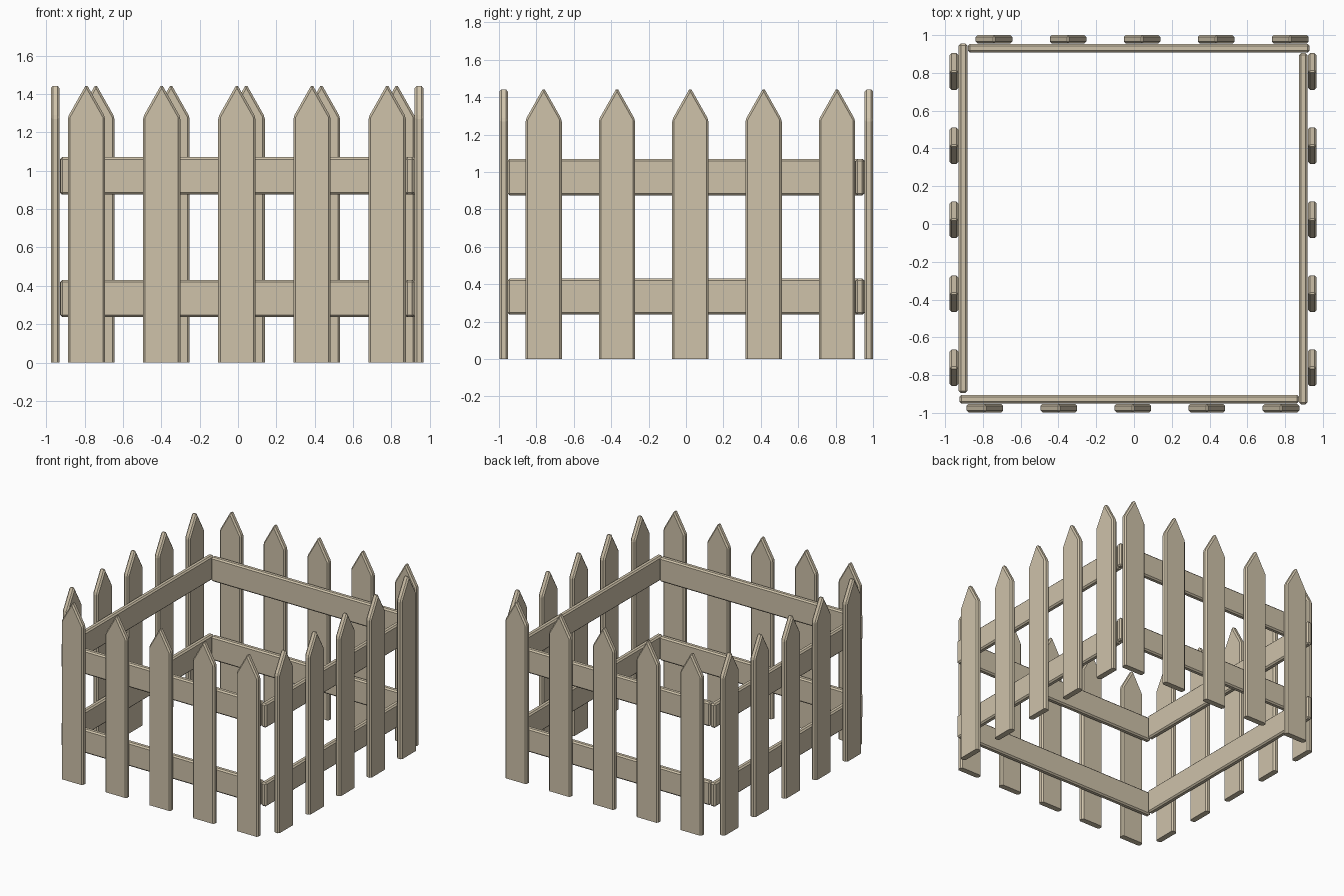
import bpy, bmesh
from math import radians
from mathutils import Matrix

cube = bpy.data.objects.get("Cube")
if cube:
    bpy.data.objects.remove(cube, do_unlink=True)

# Single weathered wood colour
COLOUR = (0.62, 0.54, 0.40, 1)
wood = bpy.data.materials.new("pale_wood")
wood.use_nodes = True
wood.diffuse_color = COLOUR
wood.node_tree.nodes["Principled BSDF"].inputs["Base Color"].default_value = COLOUR

THICK = 0.046
CHAMFER = 0.011
HALF = 0.097
PICKET = [(-HALF, 0), (HALF, 0), (HALF, 1.28), (0, 1.452), (-HALF, 1.28)]


def board(name, outline, y_front, matrix, flat_base=False):
    """Extrude an outline in the xz plane along y and chamfer its edges."""
    bm = bmesh.new()
    face = bm.faces.new([bm.verts.new((x, y_front, z)) for x, z in outline])
    ext = bmesh.ops.extrude_face_region(bm, geom=[face])
    moved = [g for g in ext["geom"] if isinstance(g, bmesh.types.BMVert)]
    bmesh.ops.translate(bm, verts=moved, vec=(0, THICK, 0))
    edges = [e for e in bm.edges
             if not (flat_base and all(v.co.z < 0.001 for v in e.verts))]
    bmesh.ops.bevel(bm, geom=edges, offset=CHAMFER, segments=1,
                    affect='EDGES', clamp_overlap=True)
    bmesh.ops.recalc_face_normals(bm, faces=bm.faces)
    mesh = bpy.data.meshes.new(name)
    bm.to_mesh(mesh)
    bm.free()
    mesh.materials.append(wood)
    obj = bpy.data.objects.new(name, mesh)
    obj.matrix_world = matrix
    bpy.context.collection.objects.link(obj)


# side: turn, distance of the joint plane, rail start and end, picket centre
SIDES = {
    "front": (0, 0.952, -0.925, 0.873, -0.006),
    "right": (90, 0.921, -0.955, 0.905, 0.023),
    "back": (180, 0.955, -0.930, 0.880, -0.043),
    "left": (270, 0.930, -0.955, 0.895, -0.023),
}

for side, (turn, joint, start, end, centre) in SIDES.items():
    matrix = Matrix.Rotation(radians(turn), 4, 'Z')
    # Two horizontal rails on the inside
    for level, low, high in (("lower", 0.237, 0.43), ("upper", 0.875, 1.07)):
        outline = [(start, low), (end, low), (end, high), (start, high)]
        board(f"{side}_{level}_rail", outline, -joint + 0.002, matrix)
    # Five pointed pickets on the outside
    for i in range(5):
        shift = centre + (i - 2) * 0.392
        outline = [(x + shift, z) for x, z in PICKET]
        board(f"{side}_picket_{i + 1}", outline, -joint - THICK, matrix, True)
